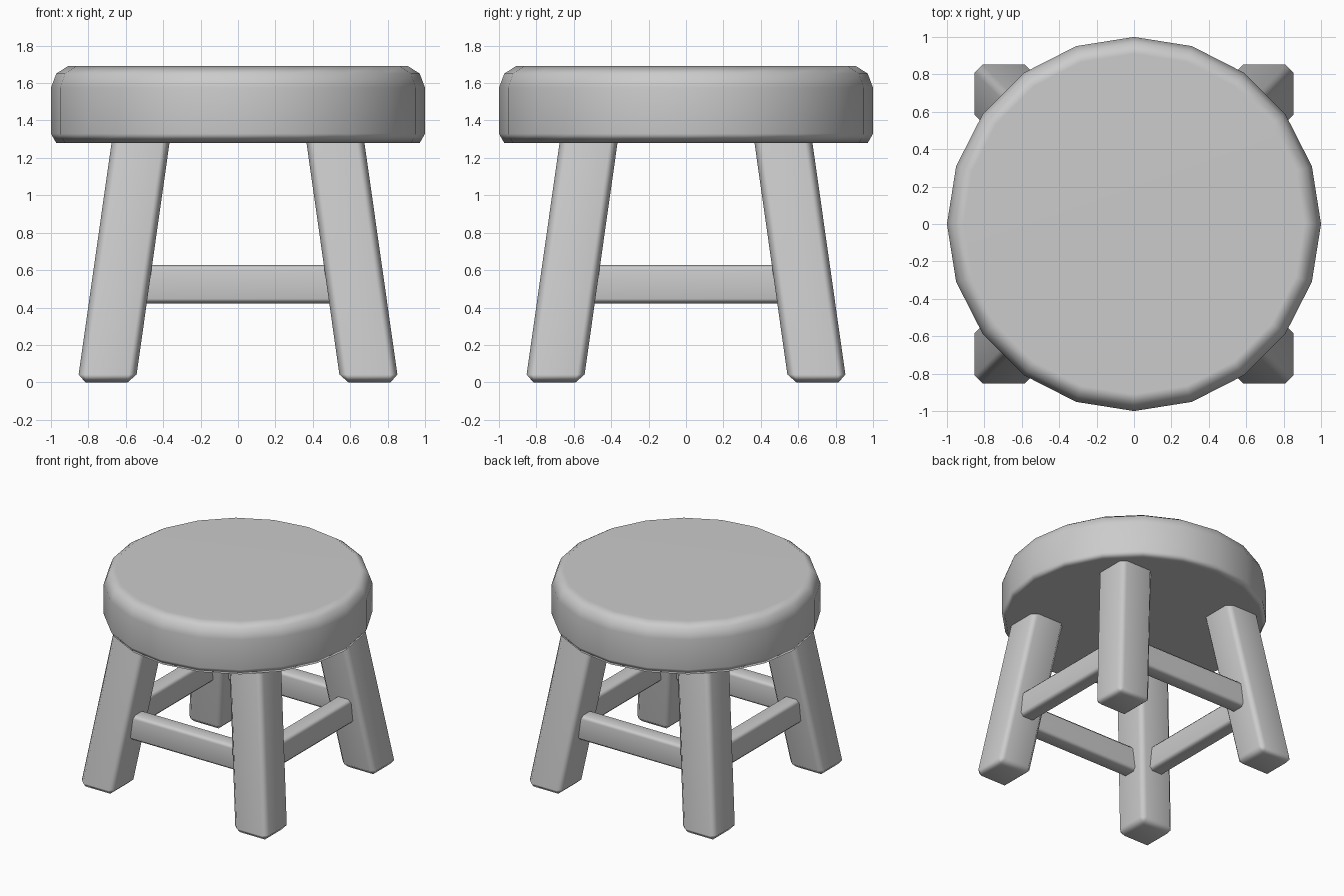
import bpy, bmesh, math
from mathutils import Matrix, Vector

if "Cube" in bpy.data.objects:
    bpy.data.objects.remove(bpy.data.objects["Cube"])


def finish(bm, name):
    """Turn a bmesh into a softly shaded object."""
    bmesh.ops.recalc_face_normals(bm, faces=bm.faces)
    mesh = bpy.data.meshes.new(name)
    bm.to_mesh(mesh)
    bm.free()
    obj = bpy.data.objects.new(name, mesh)
    bpy.context.collection.objects.link(obj)
    bpy.ops.object.select_all(action='DESELECT')
    obj.select_set(True)
    bpy.context.view_layer.objects.active = obj
    bpy.ops.object.shade_smooth_by_angle(angle=math.radians(65))
    weighted = obj.modifiers.new("weighted_normals", 'WEIGHTED_NORMAL')
    weighted.keep_sharp = True
    return obj


def chamfered_box(size, centre, width):
    bm = bmesh.new()
    bmesh.ops.create_cube(bm, size=1)
    bmesh.ops.scale(bm, vec=size, verts=bm.verts)
    bmesh.ops.translate(bm, vec=centre, verts=bm.verts)
    bmesh.ops.bevel(bm, geom=bm.edges[:], offset=width, segments=1,
                    affect='EDGES')
    return bm


# Seat: 20-sided disc with a rounded top rim and a small lower chamfer
SIDES = 20
profile = [(0.972, 1.28), (1.0, 1.33), (1.0, 1.575), (0.972, 1.65), (0.91, 1.69)]
bm = bmesh.new()
rings = []
for r, z in profile:
    rings.append([bm.verts.new((r * math.cos(math.tau * i / SIDES),
                                r * math.sin(math.tau * i / SIDES), z))
                  for i in range(SIDES)])
for low, high in zip(rings, rings[1:]):
    for i in range(SIDES):
        j = (i + 1) % SIDES
        bm.faces.new((low[i], low[j], high[j], high[i]))
bm.faces.new(rings[0][::-1])
bm.faces.new(rings[-1])
finish(bm, "seat")

# Legs: chamfered square posts leaning inwards, with level feet
LEG_TOP, LEAN = 1.36, 0.142
for depth, sy in (("front", -1), ("back", 1)):
    for side, sx in (("left", -1), ("right", 1)):
        bm = chamfered_box((0.31, 0.31, LEG_TOP), (0, 0, LEG_TOP / 2), 0.042)
        for v in bm.verts:
            shift = 0.703 - LEAN * v.co.z
            v.co += Vector((sx * shift, sy * shift, 0))
        finish(bm, f"{depth}_{side}_leg")

# Stretchers: four bars joining neighbouring legs
for i, side in enumerate(("front", "right", "back", "left")):
    bm = chamfered_box((1.2, 0.14, 0.205), (0, -0.635, 0.525), 0.025)
    bmesh.ops.transform(bm, matrix=Matrix.Rotation(i * math.pi / 2, 4, 'Z'),
                        verts=bm.verts)
    finish(bm, f"{side}_stretcher")
